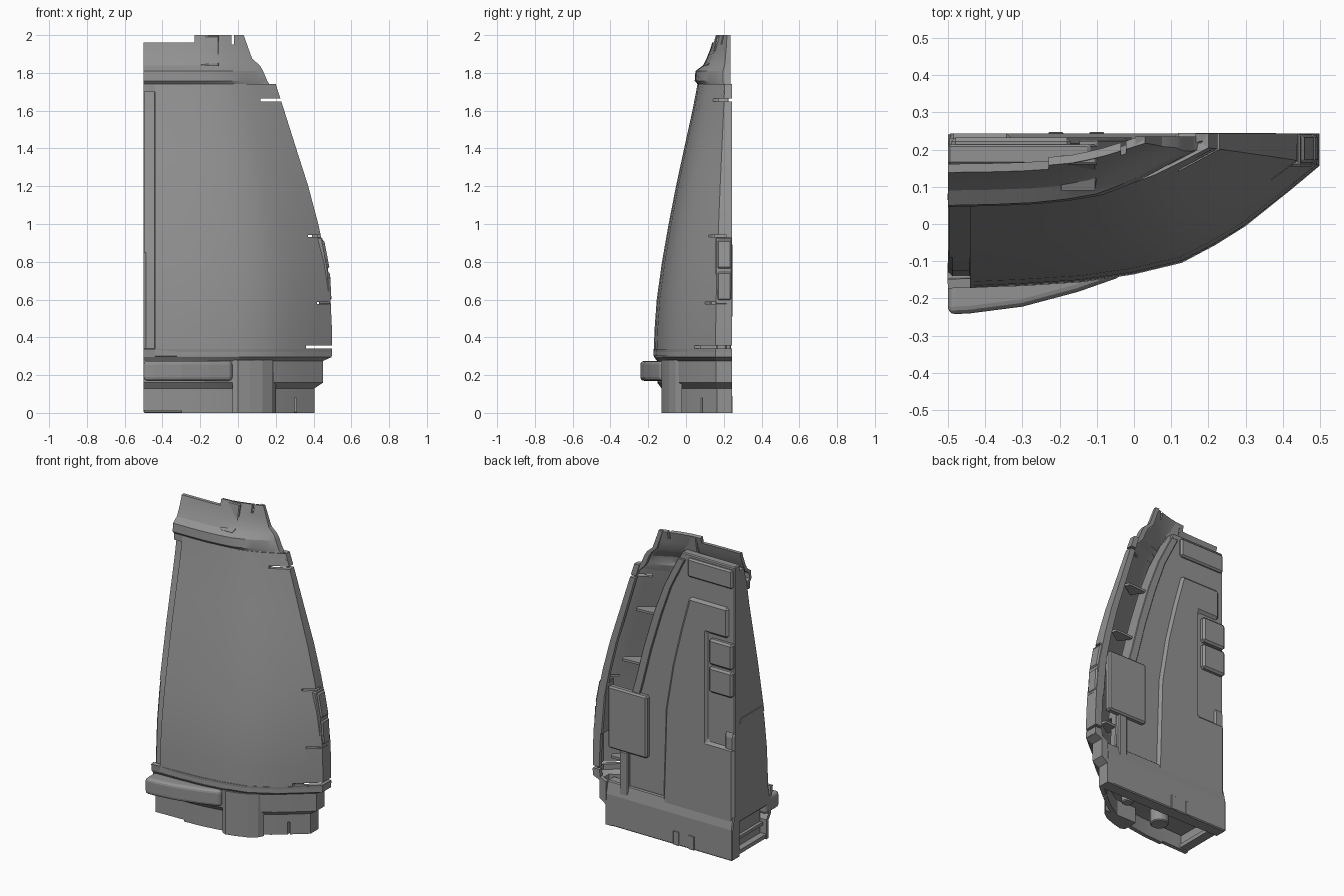
import bpy, bmesh, math

if "Cube" in bpy.data.objects:
    bpy.data.objects.remove(bpy.data.objects["Cube"])

# Dark grey shared by every part
GREY = bpy.data.materials.new("dark_grey")
GREY.diffuse_color = (.29, .29, .29, 1)
GREY.use_nodes = True
GREY.node_tree.nodes["Principled BSDF"].inputs["Base Color"].default_value = GREY.diffuse_color


def make(name, bm, bevel=0.0, smooth=False, solid=0.0, cutters=(), segs=1):
    me = bpy.data.meshes.new(name)
    bm.to_mesh(me)
    bm.free()
    me.materials.append(GREY)
    ob = bpy.data.objects.new(name, me)
    bpy.context.collection.objects.link(ob)
    if smooth:
        for p in me.polygons:
            p.use_smooth = True
    if solid:
        m = ob.modifiers.new("thickness", 'SOLIDIFY')
        m.thickness, m.offset = solid, -1
    for c in cutters:
        m = ob.modifiers.new("cut", 'BOOLEAN')
        m.operation, m.object, m.solver = 'DIFFERENCE', c, 'EXACT'
    if smooth:
        m = ob.modifiers.new("crisp_edges", 'EDGE_SPLIT')
        m.split_angle = math.radians(20)
    if bevel:
        m = ob.modifiers.new("bevel", 'BEVEL')
        m.width, m.segments, m.limit_method = bevel, segs, 'ANGLE'
    return ob


def prism(name, pts, axis, a, b, bevel=0.0, segs=1):
    """Extrude a 2D outline along axis from a to b."""
    bm = bmesh.new()

    def place(p, t):
        return {'x': (t, p[0], p[1]), 'y': (p[0], t, p[1]), 'z': (p[0], p[1], t)}[axis]
    lo = [bm.verts.new(place(p, a)) for p in pts]
    hi = [bm.verts.new(place(p, b)) for p in pts]
    bm.faces.new(lo)
    bm.faces.new(hi)
    for i in range(len(pts)):
        j = (i + 1) % len(pts)
        bm.faces.new((lo[i], lo[j], hi[j], hi[i]))
    bmesh.ops.recalc_face_normals(bm, faces=bm.faces)
    return make(name, bm, bevel, segs=segs)


def box(name, x0, x1, y0, y1, z0, z1, bevel=0.0):
    return prism(name, [(x0, y0), (x1, y0), (x1, y1), (x0, y1)], 'z', z0, z1, bevel)


def cutter(*dims):
    ob = box("cutter", *dims)
    ob.hide_render = True
    ob.display_type = 'WIRE'
    return ob


# Cross-section shared by all shells: (across, depth) from left edge to right rim
PROFILE = [(0, 0), (.2, .015), (.36, .04), (.5, .09), (.63, .165), (.72, .28), (.8, .4),
           (.92, .63), (.97, .73), (1, .79), (1, 1), (.95, 1)]


def shell(name, rows, x0, back=.243, thick=.025, cutters=()):
    """Loft the section through rows of (z, front y, right x)."""
    bm = bmesh.new()
    grid = []
    for z, yf, xr in rows:
        grid.append([bm.verts.new((max(x0, -.5 + u * (xr + .5)), yf + v * (back - yf), z))
                     for u, v in PROFILE])
    for r, s in zip(grid, grid[1:]):
        for j in range(len(r) - 1):
            bm.faces.new((r[j], r[j + 1], s[j + 1], s[j]))
    return make(name, bm, smooth=True, solid=thick, cutters=cutters)


# Main curved skin with its edge slits
slits = [cutter(.36, .6, -.1, .3, .342, .358), cutter(.12, .4, 0, .3, 1.648, 1.664),
         cutter(.41, .6, .1, .215, .577, .587), cutter(.37, .6, .1, .215, .932, .942)]
BODY = [(.30, -.172, .497), (.45, -.166, .497), (.6, -.155, .49), (.8, -.127, .468),
        (1.0, -.092, .425), (1.2, -.053, .372), (1.4, -.01, .308), (1.6, .034, .245),
        (1.74, .061, .2)]
shell("curved_skin", BODY, -.44, cutters=slits)

# Upper collar with a bulged band and stepped top
shell("upper_collar", [(1.70, .06, .207), (1.742, .06, .165), (1.757, .046, .155),
                       (1.81, .05, .133), (1.84, .09, .115), (1.875, .108, .075),
                       (1.93, .13, .055), (2.0, .15, .03)], -.5, .235, .022,
      [cutter(-.6, -.23, 0, .3, 1.96, 2.1), cutter(-.035, -.022, 0, .3, 1.95, 2.1)])
# Raised tongue on the collar
prism("collar_tongue", [(.085, 1.835), (.14, 1.86), (.16, 1.995), (.185, 1.995), (.16, 1.85)],
      'x', -.2, -.1, .005)

# Lower skirt, inset below and flared above
shell("lower_skirt", [(0, -.13, .405), (.13, -.13, .405), (.16, -.152, .45), (.275, -.154, .45),
                      (.295, -.168, .495), (.338, -.173, .498)], -.5,
      cutters=[cutter(.3, .31, -.2, .2, -.1, .08), cutter(-.6, -.3, -.3, .1, -.1, .012)])
prism("skirt_boss", [(-.03, -.118), (0, -.13), (.06, -.115), (.13, -.09), (.18, -.055),
                     (.2, -.02), (-.03, -.02)], 'z', 0, .28)
prism("front_ridge", [(-.5, -.243), (-.44, -.24), (-.3, -.222), (-.15, -.182), (-.03, -.14),
                      (-.03, -.1), (-.5, -.1)], 'z', .17, .275, .03, 3)

# Left edge wall: deep lower half, shallower upper half
prism("left_wall_lower", [(.225, .22), (-.14, .22), (-.14, .3), (-.125, .6), (-.1, .8),
                          (-.08, .9), (.15, .9), (.225, .8)], 'x', -.5, -.43, .012)
prism("left_wall_upper", [(.2, .85), (-.09, .85), (-.023, 1.2), (.064, 1.6), (.09, 1.75),
                          (.12, 1.85), (.2, 1.85)], 'x', -.497, -.43)
box("left_window_floor", -.46, -.445, -.1, .23, .03, .24)
box("left_sill", -.5, -.44, -.11, .24, .02, .045)

# Back panel and its raised areas
prism("back_panel", [(-.5, .15), (.33, .15), (.31, .5), (.26, .8), (.205, .98), (.15, 1.2),
                     (.075, 1.45), (0, 1.65), (-.12, 1.89), (-.5, 1.89)], 'y', .16, .214, .006)
prism("panel_edge_step", [(.31, .5), (.26, .8), (.205, .98), (.15, 1.2), (.075, 1.45), (0, 1.65),
                          (-.1, 1.85), (-.15, 1.85), (-.05, 1.65), (.02, 1.45), (.095, 1.2),
                          (.15, .98), (.2, .8), (.25, .5)], 'y', .13, .226, .004)
prism("raised_field", [(-.46, 1.62), (-.18, 1.62), (-.12, 1.4), (-.06, 1.15), (-.01, .85),
                       (.01, .2), (-.5, .2), (-.5, .72), (-.31, .72), (-.31, 1.42), (-.46, 1.42)],
      'y', .2, .232, .018)
box("upper_pad", -.49, -.17, .2, .232, 1.75, 1.87, .01)
box("channel_cover", .11, .39, .2, .245, .5, .9, .01)
box("cover_rail", .25, .31, .17, .238, .2, .5, .006)
prism("base_rail", [(.16, 0), (.243, 0), (.243, .2), (.225, .28), (.16, .28)], 'x', -.5, .405, .006)

# Paired pads on the back left and on the right edge
for i in range(2):
    z = 1.05 + .18 * i
    box("back_pad_%d" % i, -.497, -.33, .19, .243, z, z + .165, .012)
    z = .595 + .17 * i
    lower, upper = ((.495, .487), (.485, .456))[i]
    prism("side_pad_%d" % i, [(lower - .06, z), (lower, z), (upper, z + .15),
                              (upper - .06, z + .15)], 'y', .165, .24, .008)
prism("side_pad_frame", [(.43, .572), (.49, .572), (.477, .76), (.446, .928), (.40, .928)],
      'y', .155, .243, .006)

# Gussets inside the open channel
for z, x in ((1.42, .15), (1.07, .25), (.42, .33)):
    prism("channel_gusset", [(x - .08, .2), (x + .06, .21), (x + .07, .18), (x - .02, .12)],
          'z', z, z + .015)

# Underside floor, round bosses and rear tabs
prism("inner_floor", [(-.48, .22), (-.48, -.1), (-.05, -.08), (.1, -.03), (.25, .06),
                      (.36, .16), (.36, .22)], 'z', .1, .12)
for x, y, r, z0 in ((-.16, .04, .055, .01), (.1, .06, .035, .05)):
    prism("round_boss", [(x + r * math.cos(k * math.pi / 8), y + r * math.sin(k * math.pi / 8))
                         for k in range(16)], 'z', z0, .11, .006)
for x in (-.21, -.1):
    box("rear_tab", x - .02, x + .02, .2, .247, 0, .09, .002)
